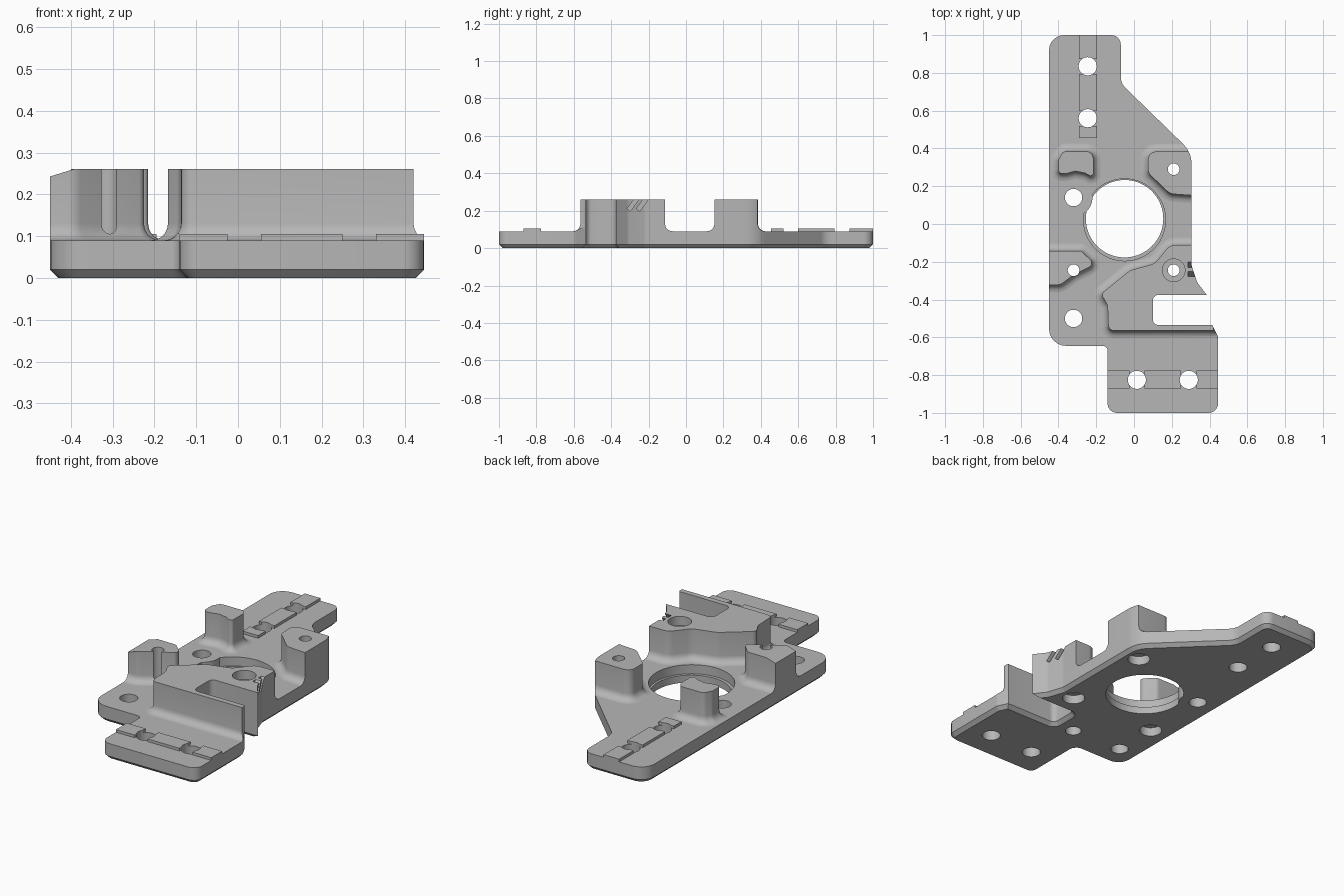
import bpy, bmesh, math
from mathutils import Vector, Matrix

old = bpy.data.objects.get("Cube")
if old:
    bpy.data.objects.remove(old)

TOP, PLATE = 0.26, 0.09

grey = bpy.data.materials.new("plain grey")
grey.use_nodes = True
grey.diffuse_color = (0.47, 0.47, 0.47, 1)
for node in grey.node_tree.nodes:
    if node.type == 'BSDF_PRINCIPLED':
        node.inputs["Base Color"].default_value = grey.diffuse_color
        node.inputs["Roughness"].default_value = 0.6


def rounded(corners, steps=6):
    """Counter-clockwise outline; each corner is (x, y) or (x, y, radius)."""
    out = []
    n = len(corners)
    for i, c in enumerate(corners):
        p = Vector(c[:2])
        r = c[2] if len(c) > 2 else 0
        if not r:
            out.append(p)
            continue
        a = Vector(corners[i - 1][:2]) - p
        b = Vector(corners[(i + 1) % n][:2]) - p
        half = a.angle(b) / 2
        t = min(r / math.tan(half), a.length * 0.48, b.length * 0.48)
        r = t * math.tan(half)
        a.normalize()
        b.normalize()
        centre = p + (a + b).normalized() * (r / math.sin(half))
        u, v = p + a * t - centre, p + b * t - centre
        sweep = math.pi - 2 * half
        for k in range(steps + 1):
            w = sweep * k / steps
            out.append(centre + (u * math.sin(sweep - w) + v * math.sin(w)) / math.sin(sweep))
    return out


def offset(pts, d):
    """Push an outline outwards by d with mitred corners."""
    res = []
    for i, p in enumerate(pts):
        e, f = (p - pts[i - 1]).normalized(), (pts[(i + 1) % len(pts)] - p).normalized()
        m, n = Vector((e.y, -e.x)), Vector((f.y, -f.x))
        res.append(p + (m + n) * (d / (1 + m.dot(n))))
    return res


def finish(name, bm):
    bmesh.ops.recalc_face_normals(bm, faces=bm.faces)
    me = bpy.data.meshes.new(name)
    bm.to_mesh(me)
    bm.free()
    me.materials.append(grey)
    ob = bpy.data.objects.new(name, me)
    bpy.context.collection.objects.link(ob)
    return ob


def loft(name, outline, levels):
    """Stack an outline at (offset, z) levels and cap both ends."""
    bm = bmesh.new()
    rings = [[bm.verts.new((*p, z)) for p in offset(outline, d)] for d, z in levels]
    n = len(outline)
    for lo, hi in zip(rings, rings[1:]):
        for i in range(n):
            j = (i + 1) % n
            bm.faces.new((lo[i], lo[j], hi[j], hi[i]))
    bm.faces.new(rings[0][::-1])
    bm.faces.new(rings[-1])
    return finish(name, bm)


def boxes(name, items):
    """Each item is (centre, size, rotation matrix or None)."""
    bm = bmesh.new()
    for centre, size, rot in items:
        m = Matrix.Translation(centre) @ (rot or Matrix()) @ Matrix.Diagonal((*size, 1))
        bmesh.ops.create_cube(bm, size=1, matrix=m)
    return finish(name, bm)


def cylinder(x, y, r, z0, z1, sides=40):
    ring = [Vector((x + r * math.cos(k * math.tau / sides), y + r * math.sin(k * math.tau / sides)))
            for k in range(sides)]
    return loft("cutter", ring, [(0, z0), (0, z1)])


def boolean(ob, cutter, op='DIFFERENCE', keep=False):
    cutter.hide_render = True
    mod = ob.modifiers.new("cut", 'BOOLEAN')
    mod.operation, mod.object, mod.solver = op, cutter, 'EXACT'
    bpy.context.view_layer.objects.active = ob
    bpy.ops.object.modifier_apply(modifier=mod.name)
    if not keep:
        bpy.data.objects.remove(cutter)


def drill(ob, *spec):
    boolean(ob, cylinder(*spec))


# Base plate with a chamfered underside
outline = rounded([
    (-0.45, -0.645, 0.09), (-0.14, -0.645, 0.025), (-0.14, -1, 0.05), (0.445, -1, 0.05),
    (0.445, -0.595, 0.03), (0.415, -0.535), (0.1, -0.535, 0.03), (0.1, -0.375, 0.03),
    (0.385, -0.375), (0.335, -0.31, 0.05), (0.305, -0.22, 0.05), (0.305, 0.38, 0.15),
    (-0.07, 0.745, 0.08), (-0.07, 1, 0.05), (-0.45, 1, 0.08)])
plate = loft("base_plate", outline, [(-0.02, 0), (0, 0.02), (0, PLATE)])
envelope = loft("envelope", outline, [(0, -0.1), (0, 1)])

# Central stepped bore, with material kept around the nearby screw hole
for y, r, z0 in ((0.028, 0.205, -0.1), (0.022, 0.217, 0.04)):
    bore = cylinder(-0.05, y, r, z0, 0.2, 72)
    drill(bore, -0.32, 0.14, 0.1, -0.2, 0.3)
    boolean(plate, bore)

# Posts and the large slotted block, all with a fillet at the foot
FOOT = [(0.04 * (1 - math.sin(k * math.pi / 10)), PLATE + 0.04 * (1 - math.cos(k * math.pi / 10)))
        for k in range(6)] + [(0, TOP)]


def post(name, corners):
    ob = loft(name, rounded(corners), FOOT)
    boolean(ob, envelope, 'INTERSECT', keep=True)
    return ob


rear_right_post = post("rear_right_post", [
    (-0.4, 0.265, 0.02), (-0.355, 0.268), (-0.31, 0.28), (-0.26, 0.27),
    (-0.215, 0.245, 0.02), (-0.215, 0.385, 0.04), (-0.375, 0.385, 0.03), (-0.4, 0.34, 0.03)])
rear_left_post = post("rear_left_post", [
    (0.075, 0.27, 0.04), (0.19, 0.16, 0.06), (0.36, 0.148), (0.36, 0.383), (0.075, 0.383, 0.04)])
front_right_post = post("front_right_post", [
    (-0.52, -0.322), (-0.39, -0.322, 0.05), (-0.32, -0.27), (-0.225, -0.222, 0.03),
    (-0.225, -0.195, 0.02), (-0.28, -0.142, 0.03), (-0.52, -0.142)])
block = post("slotted_block", [
    (-0.135, -0.565, 0.03), (0.42, -0.565), (0.42, -0.112), (0.19, -0.112, 0.06),
    (0.11, -0.21, 0.08), (-0.02, -0.245, 0.08), (-0.175, -0.37, 0.025), (-0.14, -0.43, 0.06)])
bpy.data.objects.remove(envelope)

# Sloped outer edge on the front right post
slope = Matrix.Rotation(-0.3, 4, 'Y')
boolean(front_right_post, boxes("cutter", [((-0.437, -0.23, 0.299), (0.3, 0.3, 0.1), slope)]))

# Slanted grooves on the outer side of the block
lean = Matrix.Rotation(-0.63, 4, 'X')
for y in (-0.23, -0.28):
    boolean(block, boxes("cutter", [((0.315, y, 0.24), (0.06, 0.022, 0.09), lean)]))

# Raised locating strips at both ends
Z = PLATE + 0.0075
rear_strip = boxes("rear_strip", [
    ((-0.2425, (a + b) / 2, Z), (0.095, b - a, 0.015), None)
    for a, b in ((0.455, 0.52), (0.598, 0.793), (0.873, 1))])
front_strip = boxes("front_strip", [
    (((a + b) / 2, -0.8225, Z), (b - a, 0.095, 0.015), None)
    for a, b in ((-0.14, -0.025), (0.055, 0.25), (0.33, 0.445))])

# Screw holes
for x, y, part in ((-0.245, 0.835, rear_strip), (-0.245, 0.56, rear_strip),
                   (0.015, -0.825, front_strip), (0.29, -0.825, front_strip)):
    for ob in (plate, part):
        drill(ob, x, y, 0.048, -0.1, 0.4)
for y in (0.14, -0.5):
    drill(plate, -0.32, y, 0.046, -0.1, 0.4)
for x, y, part in ((-0.32, -0.245, front_right_post), (0.21, 0.29, rear_left_post),
                   (0.21, -0.245, block)):
    for ob in (plate, part):
        drill(ob, x, y, 0.031, -0.1, 0.4)
    drill(plate, x, y, 0.058, -0.1, 0.05)
drill(block, 0.21, -0.245, 0.06, 0.21, 0.4)

# Blind hole under the block
for ob in (plate, block):
    drill(ob, -0.01, -0.53 + 0.02, 0.042, -0.1, 0.16)

# Smooth shading with sharp edges kept
bpy.ops.object.select_all(action='DESELECT')
for ob in (plate, rear_right_post, rear_left_post, front_right_post, block, rear_strip, front_strip):
    ob.select_set(True)
bpy.context.view_layer.objects.active = plate
bpy.ops.object.shade_smooth_by_angle(angle=math.radians(30))
